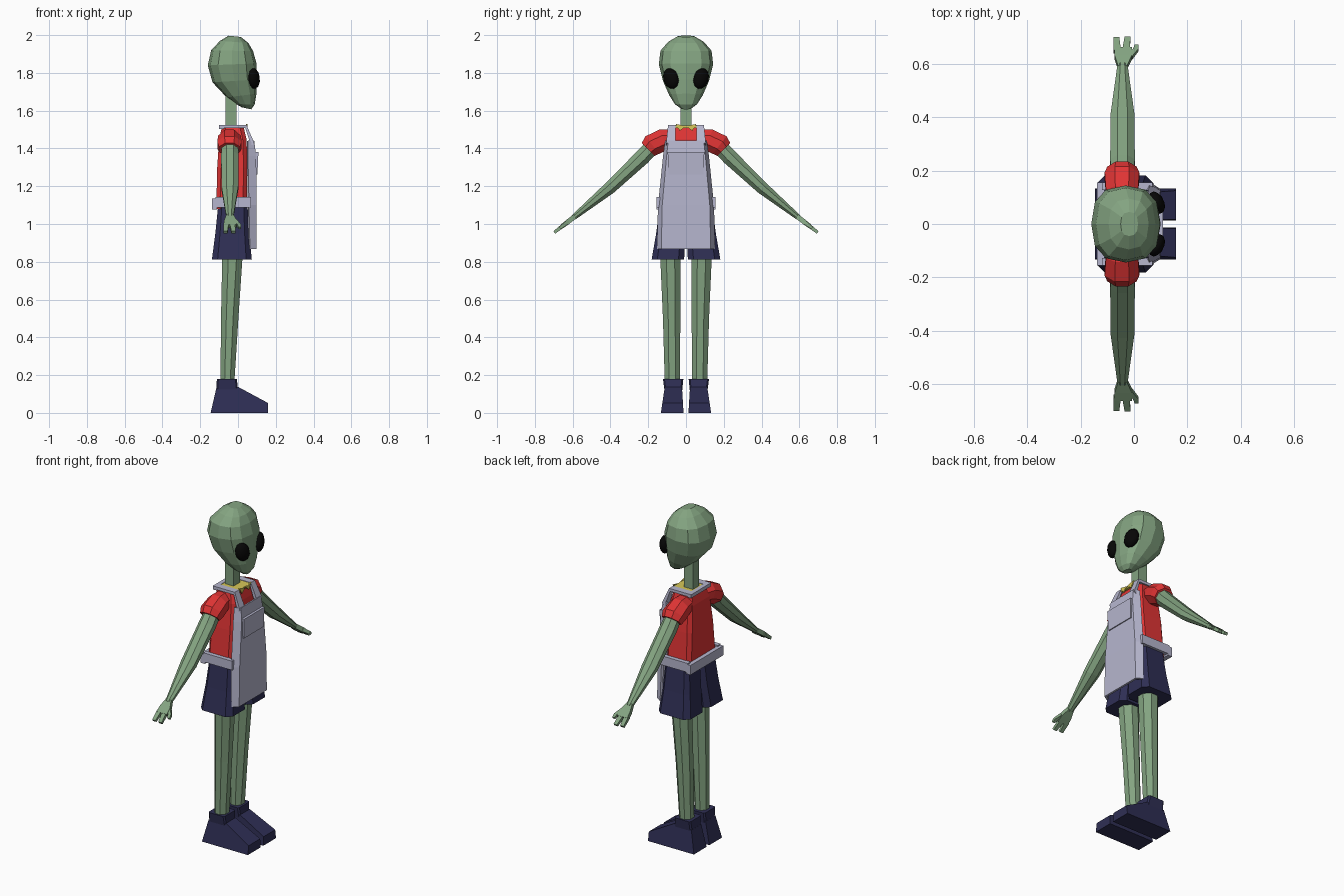
import bpy, bmesh
from math import sin, cos, pi, copysign, radians
from mathutils import Vector, Matrix

cube = bpy.data.objects.get("Cube")
if cube:
    bpy.data.objects.remove(cube, do_unlink=True)


def material(name, rgb):
    m = bpy.data.materials.new(name)
    m.use_nodes = True
    m.diffuse_color = (*rgb, 1)
    m.node_tree.nodes["Principled BSDF"].inputs["Base Color"].default_value = (*rgb, 1)
    return m


SKIN = material("green skin", (0.23, 0.37, 0.22))
RED = material("red cloth", (0.75, 0.035, 0.035))
NAVY = material("navy cloth", (0.028, 0.028, 0.09))
APRON = material("pale apron", (0.47, 0.47, 0.62))
YELLOW = material("yellow collar", (0.68, 0.58, 0.1))
BLACK = material("black eye", (0.002, 0.002, 0.002))


def finish(name, bm, mat):
    bmesh.ops.recalc_face_normals(bm, faces=bm.faces)
    mesh = bpy.data.meshes.new(name)
    bm.to_mesh(mesh)
    bm.free()
    mesh.materials.append(mat)
    ob = bpy.data.objects.new(name, mesh)
    bpy.context.collection.objects.link(ob)
    return ob


def loft(name, rings, mat, side=1, closed=True):
    """Skin a list of equal point rings; side=-1 mirrors across y."""
    bm = bmesh.new()
    rows = [[bm.verts.new((x, y * side, z)) for x, y, z in r] for r in rings]
    n = len(rows[0])
    for a, b in zip(rows, rows[1:]):
        for i in range(n if closed else n - 1):
            j = (i + 1) % n
            bm.faces.new((a[i], a[j], b[j], b[i]))
    if closed:
        bm.faces.new(rows[0])
        bm.faces.new(rows[-1])
    return finish(name, bm, mat)


def slab(x0, x1, y0, y1, z, c=0.02):
    """Horizontal rectangle with cut corners."""
    return [(x0 + c, y0, z), (x1 - c, y0, z), (x1, y0 + c, z), (x1, y1 - c, z),
            (x1 - c, y1, z), (x0 + c, y1, z), (x0, y1 - c, z), (x0, y0 + c, z)]


def box(name, x0, x1, y0, y1, z0, z1, mat, side=1):
    ring = lambda z: [(x0, y0, z), (x1, y0, z), (x1, y1, z), (x0, y1, z)]
    return loft(name, [ring(z0), ring(z1)], mat, side)


def limb_ring(x, y, z, rx, rt, d, n=8):
    """Oval ring square to direction d in the yz plane."""
    d = Vector(d).normalized()
    pts = []
    for k in range(n):
        a = 2 * pi * (k + 0.5) / n
        t = rt * sin(a)
        pts.append((x + rx * cos(a), y - d[1] * t, z + d[0] * t))
    return pts


# Head: tilted rounded rings given by back point, front point and half width
def head_ring(xb, zb, xf, zf, hw, n=12):
    pts = []
    for k in range(n):
        a = 2 * pi * k / n
        c, s = (copysign(abs(v) ** 0.8, v) for v in (cos(a), sin(a)))
        t = (c + 1) / 2
        pts.append((xb + (xf - xb) * t, hw * s, zb + (zf - zb) * t))
    return pts


loft("head", [head_ring(*r) for r in (
    (0.02, 1.618, 0.07, 1.607, 0.028), (-0.01, 1.635, 0.088, 1.632, 0.058),
    (-0.06, 1.67, 0.098, 1.69, 0.088), (-0.135, 1.75, 0.1, 1.765, 0.122),
    (-0.16, 1.84, 0.098, 1.85, 0.144), (-0.142, 1.92, 0.08, 1.915, 0.135),
    (-0.095, 1.97, 0.055, 1.958, 0.095), (-0.05, 1.997, 0.015, 1.99, 0.045))], SKIN)
box("neck", -0.066, -0.008, -0.03, 0.03, 1.48, 1.72, SKIN)

# Shirt, collar and apron neck strap
loft("shirt", [slab(x0, x1, -w, w, z) for x0, x1, w, z in (
    (-0.115, 0.045, 0.135, 1.08), (-0.11, 0.05, 0.118, 1.3),
    (-0.1, 0.045, 0.1, 1.45), (-0.085, 0.03, 0.085, 1.512))], RED)
box("collar", -0.075, 0.045, -0.055, 0.055, 1.508, 1.522, YELLOW)
box("strap_back", -0.1, -0.075, -0.095, 0.095, 1.503, 1.524, APRON)

# Apron panel with sides folded back
apron = loft("apron", [[(xs, -w, z), (xf, -w * 0.86, z), (xf, w * 0.86, z), (xs, w, z)]
                       for z, w, xf, xs in ((1.44, 0.105, 0.08, 0.05), (1.36, 0.115, 0.09, 0.05),
                                            (1.1, 0.142, 0.093, 0.055), (0.868, 0.148, 0.093, 0.06))],
             APRON, closed=False)
thick = apron.modifiers.new("thickness", "SOLIDIFY")
thick.thickness = 0.014
thick.offset = 0
loft("pocket", [[(0.09, -w, z), (x, -w, z), (x, w, z), (0.09, w, z)]
                for z, w, x in ((1.262, 0.093, 0.103), (1.38, 0.097, 0.108))], APRON)

# Waist tie: sides and back
box("waist_tie_back", -0.138, -0.11, -0.155, 0.155, 1.078, 1.135, APRON)

for side, tag in ((1, "left"), (-1, "right")):
    box(tag + "_waist_tie", -0.12, 0.07, 0.128, 0.155, 1.088, 1.142, APRON, side)

    # Shoulder strap running down to the bib
    loft(tag + "_strap", [[(x, 0.056, z), (x, y, z), (x - dx, y, z - 0.017), (x - dx, 0.056, z - 0.017)]
                          for x, z, y, dx in ((-0.1, 1.524, 0.095, 0), (0.045, 1.524, 0.095, 0.006),
                                              (0.086, 1.43, 0.105, 0.016))], APRON, side)
    # Collar flap
    loft(tag + "_collar_flap", [[(x, 0.002, 1.518), (x, 0.055, 1.53), (x, 0.033, 1.493)]
                                for x in (0.043, 0.05)], YELLOW, side)
    # Eye
    bm = bmesh.new()
    bmesh.ops.create_icosphere(bm, subdivisions=2, radius=1)
    turn = (Matrix.Translation((0.085, side * 0.08, 1.77))
            @ Matrix.Rotation(side * radians(25), 4, 'Z')
            @ Matrix.Rotation(-side * radians(18), 4, 'X')
            @ Matrix.Diagonal((0.028, 0.043, 0.057, 1)))
    bmesh.ops.transform(bm, matrix=turn, verts=bm.verts)
    eye = finish(tag + "_eye", bm, BLACK)
    for p in eye.data.polygons:
        p.use_smooth = True

    # Puffed sleeve and arm
    loft(tag + "_sleeve", [limb_ring(-0.045, y, z, rx, rt, d) for y, z, rx, rt, d in (
        (0.07, 1.45, 0.055, 0.055, (1, -0.2)), (0.12, 1.445, 0.065, 0.063, (1, -0.4)),
        (0.178, 1.418, 0.07, 0.064, (1, -0.8)), (0.2, 1.395, 0.06, 0.052, (1, -1)))], RED, side)
    loft(tag + "_arm", [limb_ring(-0.043, y, z, rx, rt, (1, -0.9)) for y, z, rx, rt in (
        (0.16, 1.43, 0.045, 0.045), (0.23, 1.355, 0.05, 0.045),
        (0.405, 1.19, 0.048, 0.036), (0.595, 1.035, 0.02, 0.016))], SKIN, side)

    # Hand: flat palm, two fingers and two outer digits
    def digit(name, *sections):
        rings = []
        for x, y, w, t in sections:
            z = 1.035 - (y - 0.595) * 0.78
            rings.append(limb_ring(x, y, z, w * 1.41, t * 1.41, (1, -0.78), 4))
        loft(tag + "_" + name, rings, SKIN, side)

    digit("palm", (-0.043, 0.585, 0.017, 0.013), (-0.04, 0.625, 0.033, 0.013),
          (-0.04, 0.655, 0.033, 0.012))
    digit("outer_finger", (-0.063, 0.645, 0.014, 0.011), (-0.066, 0.695, 0.011, 0.008))
    digit("inner_finger", (-0.03, 0.645, 0.014, 0.011), (-0.024, 0.697, 0.011, 0.008))
    digit("thumb", (-0.018, 0.622, 0.012, 0.011), (0.006, 0.65, 0.01, 0.009),
          (0.01, 0.668, 0.007, 0.007))

    # Shorts leg, bare leg
    loft(tag + "_shorts", [slab(*r) for r in (
        (-0.138, 0.073, 0.01, 0.182, 0.812, 0.03), (-0.12, 0.06, 0.003, 0.158, 0.95, 0.025),
        (-0.105, 0.05, 0, 0.138, 1.1, 0.02))], NAVY, side)
    loft(tag + "_leg", [slab(*r) for r in (
        (-0.093, -0.02, 0.032, 0.112, 0.15, 0.022), (-0.09, 0.002, 0.03, 0.122, 0.5, 0.028),
        (-0.083, 0.025, 0.028, 0.137, 0.84, 0.032))], SKIN, side)

    # Boot: wedge profile, narrower towards the ankle
    profile = ((-0.145, 0), (0.158, 0), (0.158, 0.053), (0.0, 0.138), (-0.115, 0.13))
    loft(tag + "_boot", [[(x, y + k * z, z) for x, z in profile]
                         for y, k in ((0.013, 0.06), (0.133, -0.15))], NAVY, side)
    loft(tag + "_boot_cuff", [slab(*r) for r in (
        (-0.115, 0.0, 0.02, 0.114, 0.12, 0.008), (-0.112, -0.006, 0.014, 0.122, 0.18, 0.008))],
        NAVY, side)
